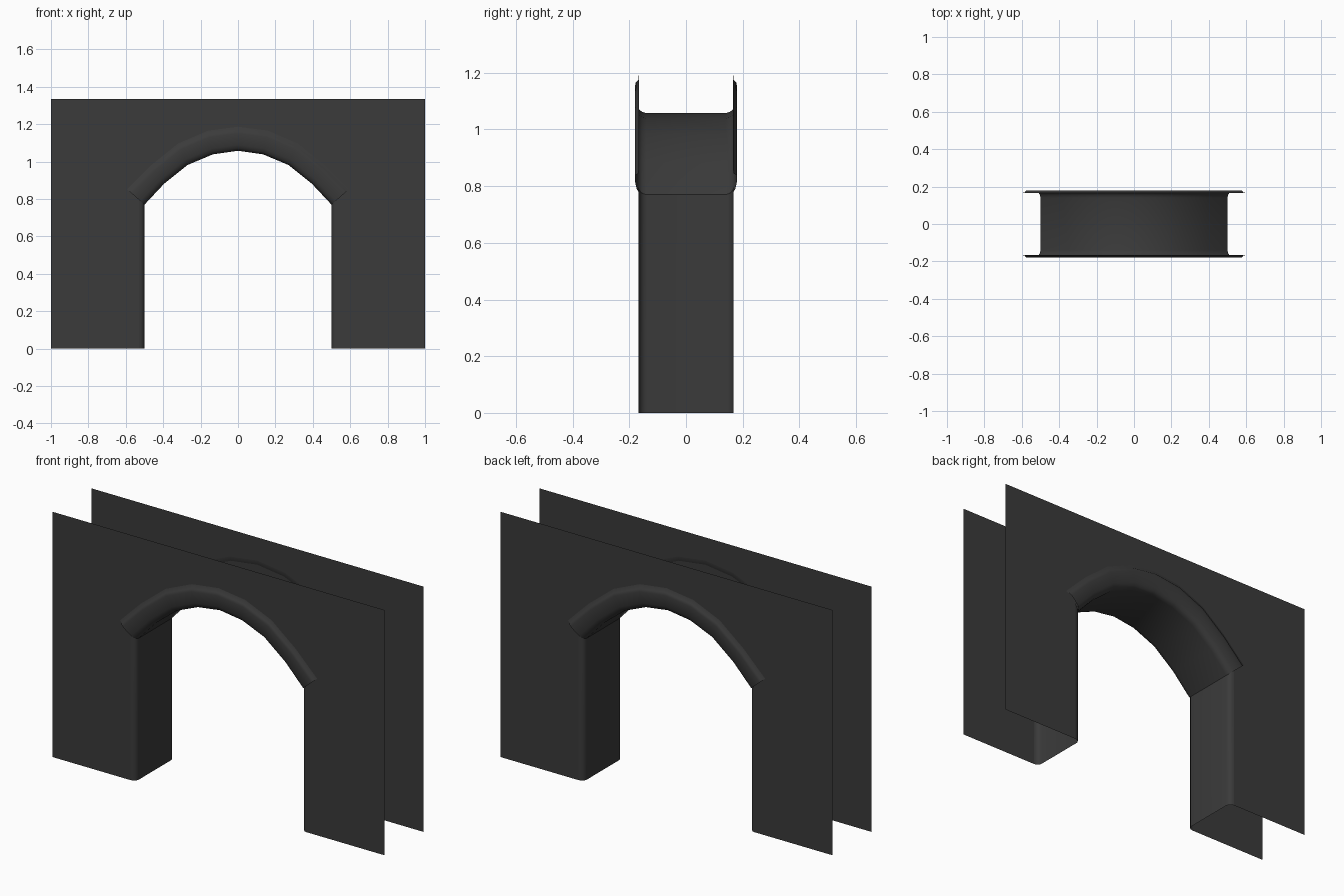
import bpy, bmesh, math
from mathutils import Vector

if "Cube" in bpy.data.objects:
    bpy.data.objects.remove(bpy.data.objects["Cube"])

mat = bpy.data.materials.new("dark grey")
mat.diffuse_color = (0.043, 0.043, 0.043, 1)
mat.use_nodes = True
mat.node_tree.nodes["Principled BSDF"].inputs["Base Color"].default_value = mat.diffuse_color

Y = 0.167          # wall sheet distance from centre
JX = 0.50          # half width of opening
R = 0.03           # rounding of the opening edges
TOP = 1.335


def finish(name, bm, target, smooth):
    """Orient the sheet so it faces target, then make the object."""
    bm.normal_update()
    facing = sum(f.calc_area() * f.normal.dot(Vector(target) - f.calc_center_median())
                 for f in bm.faces)
    if facing < 0:
        bmesh.ops.reverse_faces(bm, faces=bm.faces[:])
    for f in bm.faces:
        f.smooth = smooth
    me = bpy.data.meshes.new(name)
    bm.to_mesh(me)
    bm.free()
    me.materials.append(mat)
    ob = bpy.data.objects.new(name, me)
    bpy.context.collection.objects.link(ob)
    return ob


def loft(name, rows, target, smooth=True):
    bm = bmesh.new()
    vs = [[bm.verts.new(p) for p in r] for r in rows]
    for a, b in zip(vs, vs[1:]):
        for i in range(len(a) - 1):
            bm.faces.new((a[i], a[i + 1], b[i + 1], b[i]))
    return finish(name, bm, target, smooth)


def mirror_x(half):
    """Half arch (crown to right spring) -> full arch, left to right."""
    return [(-x, z) for x, z in reversed(half[1:])] + half


inner = mirror_x([(0, 1.058), (0.134, 1.039), (0.27, 0.982), (0.395, 0.882), (JX, 0.77)])
outer = mirror_x([(0, 1.175), (0.158, 1.154), (0.315, 1.087), (0.46, 0.97), (0.585, 0.845)])


def between(t):
    return [(a[0] + (b[0] - a[0]) * t, a[1] + (b[1] - a[1]) * t)
            for a, b in zip(inner, outer)]


# arch lining with the rolled moulding on both faces: (y, fraction across band)
half = [(0.140, 0), (0.155, 0.035), (0.166, 0.11), (0.174, 0.27), (0.179, 0.55),
        (0.180, 0.8), (0.177, 0.93), (0.168, 1.0), (0.165, 1.3)]
section = [(-y, t) for y, t in reversed(half)] + half
loft("arch_moulding", [[(x, y, z) for x, z in between(t)] for y, t in section], (0, 0, 0.5))

# opening sides with rounded edges
edge = [(Y - R + R * math.sin(a), R - R * math.cos(a))
        for a in (math.radians(22.5 * i) for i in range(5))]
jamb = [(-y, d) for y, d in reversed(edge)] + edge
for side, name in ((-1, "left_jamb"), (1, "right_jamb")):
    loft(name, [[(side * (JX + d), y, 0), (side * (JX + d), y, 0.77 + 0.88 * d)]
                for y, d in jamb], (0, 0, 0.4))

# front and back wall sheets, opening edge hidden under the moulding
lower = ([(-1, 0), (-JX - R, 0)] + between(0.36) + [(JX + R, 0), (1, 0)])
for side, name in ((-1, "front_wall"), (1, "back_wall")):
    loft(name, [[(x, side * Y, z) for x, z in lower],
                [(x, side * Y, TOP) for x, z in lower]], (0, side * 5, 0.6), False)
